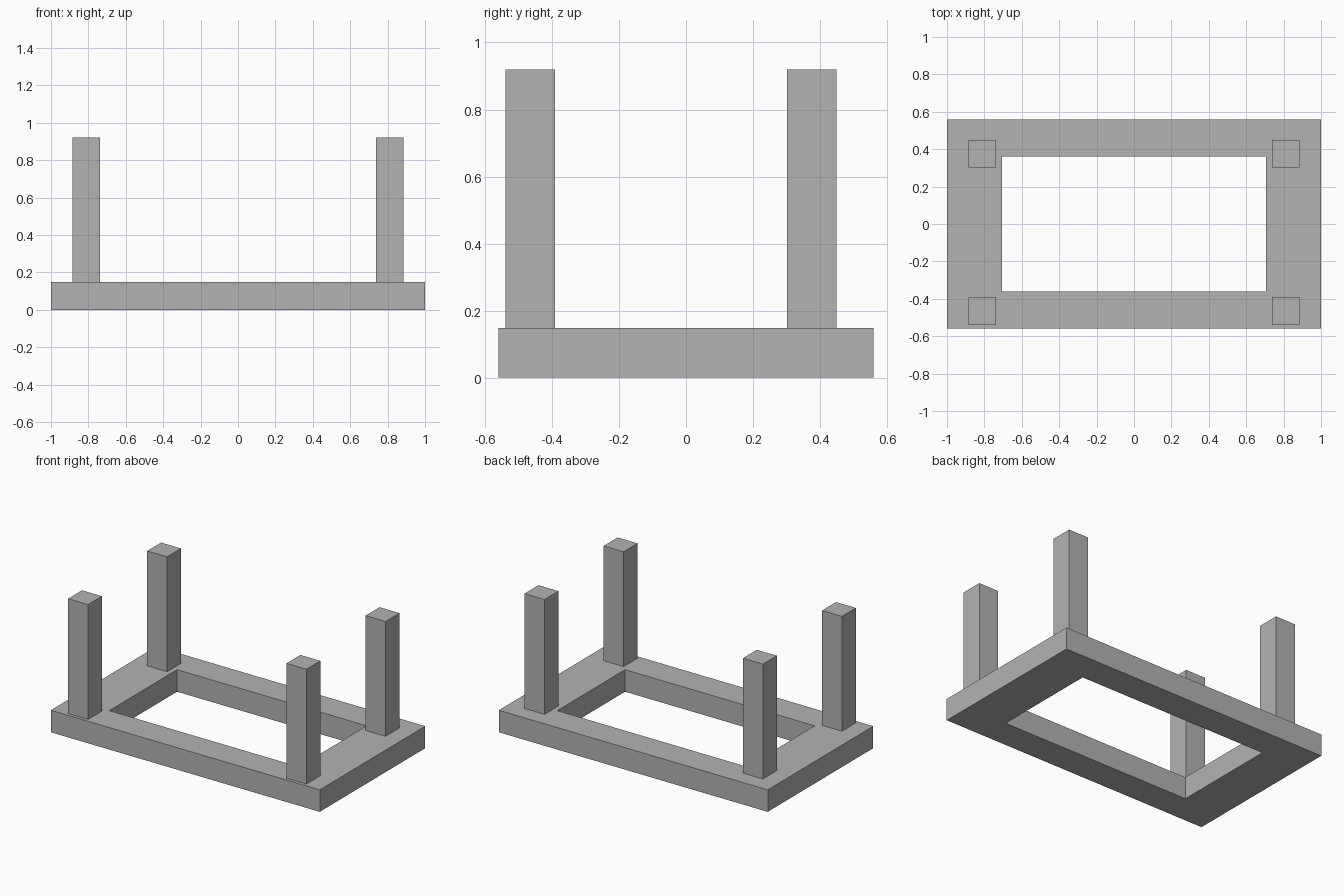
import bpy
import bmesh
from mathutils import Vector

cube = bpy.data.objects.get("Cube")
if cube:
    bpy.data.objects.remove(cube, do_unlink=True)

# One plain grey for every part
grey = bpy.data.materials.new("plain_grey")
grey.use_nodes = True
GREY = (0.45, 0.45, 0.45, 1)
grey.diffuse_color = GREY
grey.node_tree.nodes["Principled BSDF"].inputs["Base Color"].default_value = GREY

HALF_X, HALF_Y = 1.0, 0.56
HOLE_X, HOLE_Y = 0.705, 0.36
BASE_H, TOP = 0.148, 0.92
POST = 0.148


def add_object(name, bm):
    bmesh.ops.recalc_face_normals(bm, faces=bm.faces)
    mesh = bpy.data.meshes.new(name)
    bm.to_mesh(mesh)
    bm.free()
    mesh.materials.append(grey)
    obj = bpy.data.objects.new(name, mesh)
    bpy.context.collection.objects.link(obj)
    return obj


# Base frame: rectangular ring extruded upward
bm = bmesh.new()
corners = [(-1, -1), (1, -1), (1, 1), (-1, 1)]
outer = [bm.verts.new((sx * HALF_X, sy * HALF_Y, 0)) for sx, sy in corners]
inner = [bm.verts.new((sx * HOLE_X, sy * HOLE_Y, 0)) for sx, sy in corners]
for i in range(4):
    j = (i + 1) % 4
    bm.faces.new((outer[i], outer[j], inner[j], inner[i]))
ring = bmesh.ops.extrude_face_region(bm, geom=bm.faces[:], use_keep_orig=True)
top_verts = [g for g in ring["geom"] if isinstance(g, bmesh.types.BMVert)]
bmesh.ops.translate(bm, verts=top_verts, vec=(0, 0, BASE_H))
add_object("base_frame", bm)

# Four square posts standing on the frame
for x_name, x in (("left", 0.812), ("right", -0.812)):
    for y_name, y in (("front", -0.465), ("back", 0.375)):
        bm = bmesh.new()
        bmesh.ops.create_cube(bm, size=1)
        bmesh.ops.scale(bm, verts=bm.verts, vec=(POST, POST, TOP - BASE_H))
        post = add_object(f"{y_name}_{x_name}_post", bm)
        post.location = Vector((x, y, (TOP + BASE_H) / 2))
